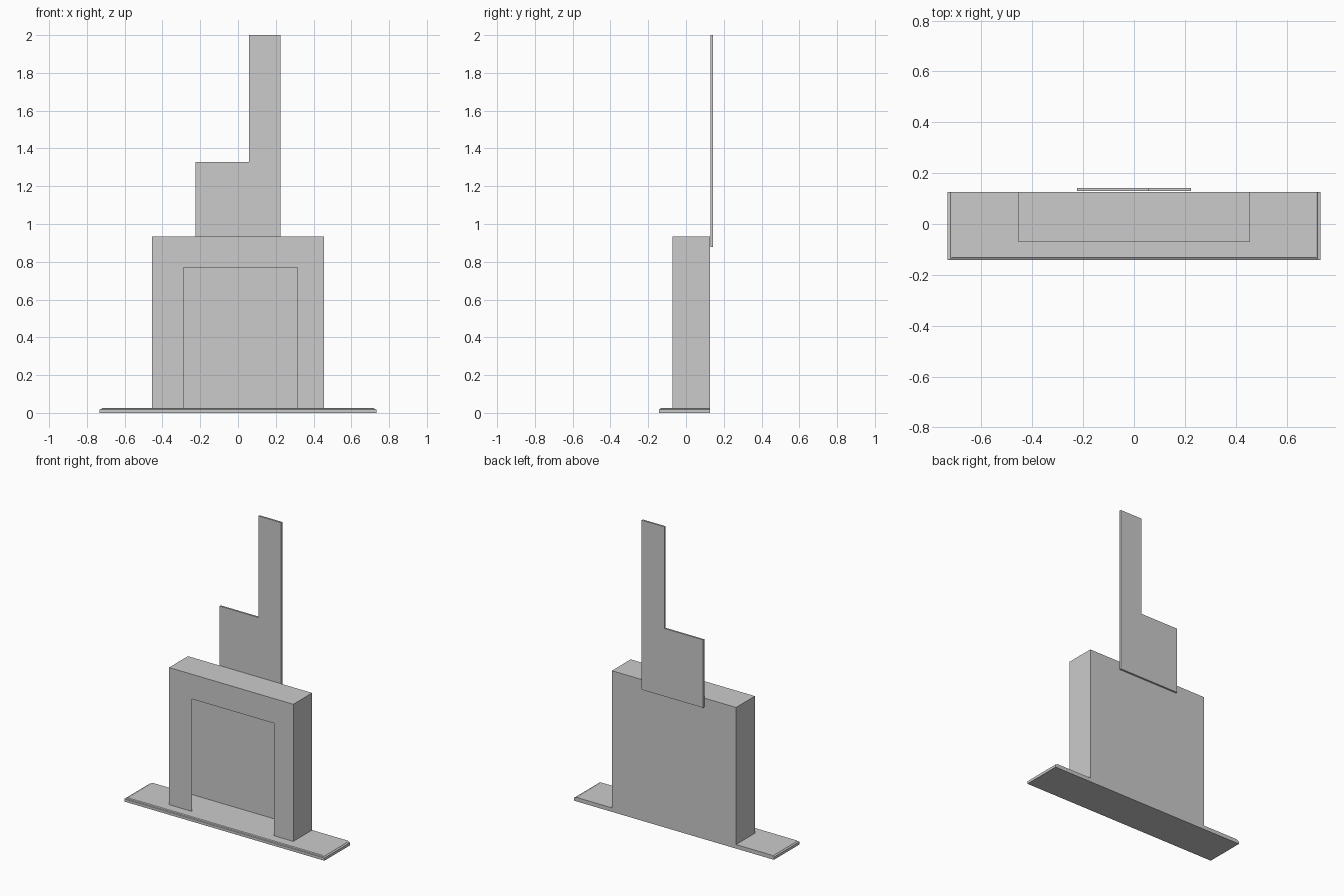
import bpy, bmesh

if "Cube" in bpy.data.objects:
    bpy.data.objects.remove(bpy.data.objects["Cube"])

FRONT, BACK = -0.142, 0.126      # hearth depth
SLAB_TOP = 0.0265


def finish(name, bm, fix=True):
    if fix:
        bmesh.ops.recalc_face_normals(bm, faces=bm.faces[:])
    me = bpy.data.meshes.new(name)
    bm.to_mesh(me)
    bm.free()
    ob = bpy.data.objects.new(name, me)
    bpy.context.collection.objects.link(ob)
    return ob


def face(bm, pts):
    return bm.faces.new([bm.verts.new(p) for p in pts])


# Hearth slab: stacked rectangles with a stepped lip at front and sides, flush back
bm = bmesh.new()
rings = []
for side, front, z in [(0, 0, 0), (0, 0, 0.018), (0.011, 0.006, 0.021),
                       (0.013, 0.007, 0.024), (0.018, 0.010, SLAB_TOP)]:
    x = 0.733 - side
    rings.append([bm.verts.new(p) for p in [(-x, FRONT + front, z), (x, FRONT + front, z),
                                            (x, BACK, z), (-x, BACK, z)]])
for a, b in zip(rings, rings[1:]):
    for i in range(4):
        j = (i + 1) % 4
        bm.faces.new((a[i], a[j], b[j], b[i]))
bm.faces.new(rings[0][::-1])
bm.faces.new(rings[-1])
finish("hearth_slab", bm)

# Chimney breast: hollow shell of single sheets, fire opening cut in the front
bm = bmesh.new()
w, f, b, lo, hi = 0.455, -0.071, BACK, SLAB_TOP, 0.935
ol, orr, oz = -0.289, 0.314, 0.771
face(bm, [(-w, f, lo), (ol, f, lo), (ol, f, oz), (orr, f, oz),
          (orr, f, lo), (w, f, lo), (w, f, hi), (-w, f, hi)])
face(bm, [(w, b, lo), (-w, b, lo), (-w, b, hi), (w, b, hi)])
face(bm, [(-w, b, lo), (-w, f, lo), (-w, f, hi), (-w, b, hi)])
face(bm, [(w, f, lo), (w, b, lo), (w, b, hi), (w, f, hi)])
face(bm, [(-w, f, hi), (w, f, hi), (w, b, hi), (-w, b, hi)])
bmesh.ops.remove_doubles(bm, verts=bm.verts[:], dist=1e-5)
finish("fireplace_surround", bm, fix=False)

# Flue panel: thin stepped plate behind the surround
bm = bmesh.new()
profile = [(-0.225, 0.877), (0.225, 0.877), (0.225, 2.0),
           (0.058, 2.0), (0.058, 1.327), (-0.225, 1.327)]
plate = face(bm, [(x, 0.130, z) for x, z in profile])
ext = bmesh.ops.extrude_face_region(bm, geom=[plate], use_keep_orig=True)
bmesh.ops.translate(bm, vec=(0, 0.012, 0),
                    verts=[v for v in ext["geom"] if isinstance(v, bmesh.types.BMVert)])
finish("flue_panel", bm)
